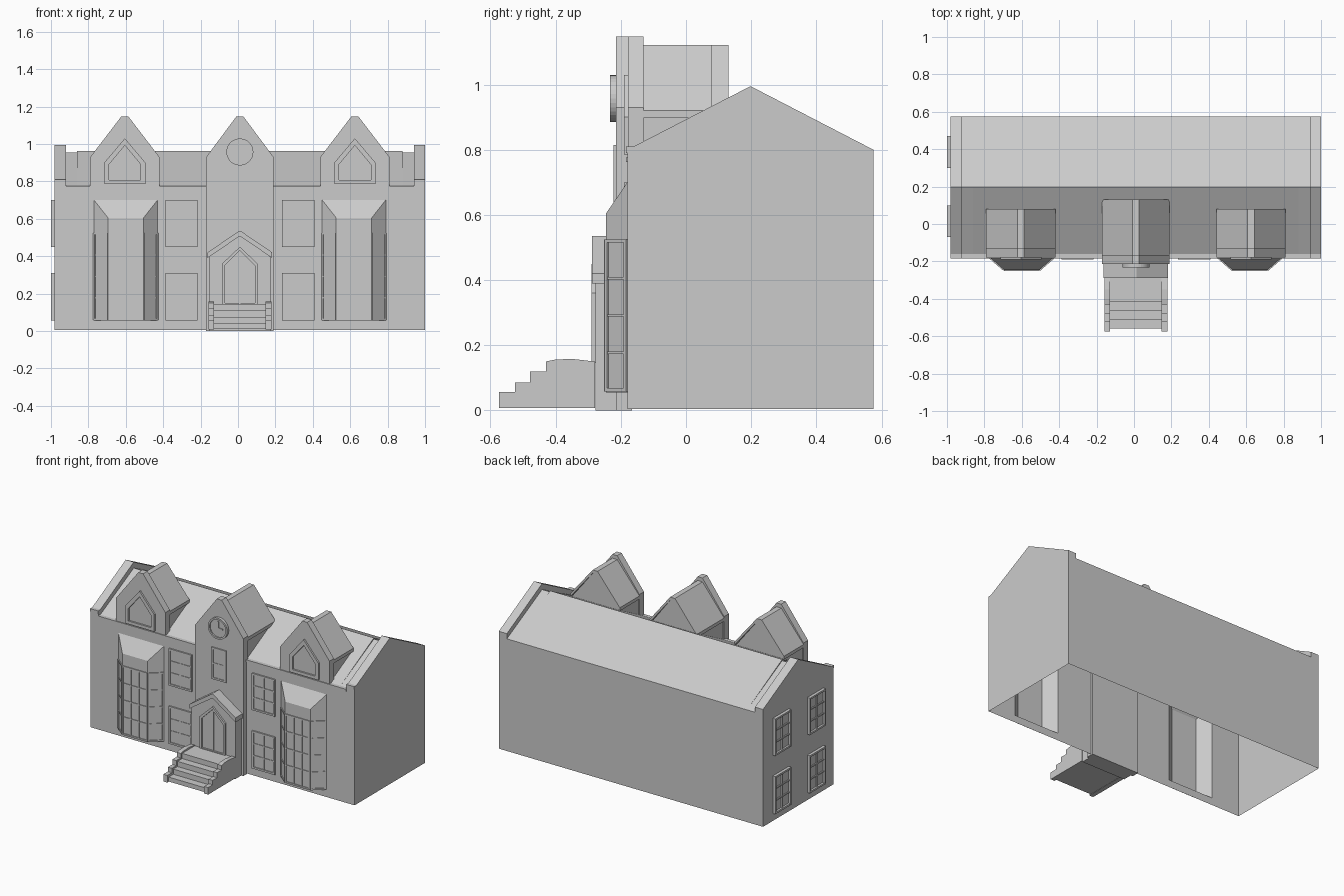
import bpy, bmesh, math
from mathutils import Matrix, Vector

if "Cube" in bpy.data.objects:
    bpy.data.objects.remove(bpy.data.objects["Cube"])

CX = 0.01  # centre line of the facade


def finish(name, bm, fix=True):
    if fix:
        bmesh.ops.recalc_face_normals(bm, faces=bm.faces[:])
    me = bpy.data.meshes.new(name)
    bm.to_mesh(me)
    bm.free()
    ob = bpy.data.objects.new(name, me)
    bpy.context.collection.objects.link(ob)
    return ob


def prism(name, pts, axis, a, b):
    """Extrude a (y,z) profile along x, or an (x,z) profile along y."""
    bm = bmesh.new()
    put = (lambda p, d: (d, *p)) if axis == 'x' else (lambda p, d: (p[0], d, p[1]))
    lo = [bm.verts.new(put(p, a)) for p in pts]
    hi = [bm.verts.new(put(p, b)) for p in pts]
    bm.faces.new(lo)
    bm.faces.new(hi[::-1])
    for i in range(len(pts)):
        j = (i + 1) % len(pts)
        bm.faces.new((lo[i], lo[j], hi[j], hi[i]))
    return finish(name, bm)


def ring(name, outer, inner, y0, y1):
    """Flat frame between two matching outlines in the xz plane."""
    bm = bmesh.new()
    loops = [[bm.verts.new((x, y, z)) for x, z in pts]
             for pts, y in ((outer, y0), (inner, y0), (inner, y1), (outer, y1))]
    n = len(outer)
    for k in range(4):
        p, q = loops[k], loops[(k + 1) % 4]
        for i in range(n):
            j = (i + 1) % n
            bm.faces.new((p[i], p[j], q[j], q[i]))
    return finish(name, bm)


def boxes(name, dims, mat=Matrix()):
    """One object made of boxes given as x0,x1,y0,y1,z0,z1."""
    bm = bmesh.new()
    for x0, x1, y0, y1, z0, z1 in dims:
        m = Matrix.Translation(((x0 + x1) / 2, (y0 + y1) / 2, (z0 + z1) / 2))
        bmesh.ops.create_cube(bm, size=1, matrix=mat @ m @ Matrix.Diagonal((x1 - x0, y1 - y0, z1 - z0, 1)))
    return finish(name, bm, False)


def window(name, w, z0, z1, cols, rows, mat, depth, t=0.012, glass=True):
    """Window facing local -y: frame, bars and pane."""
    d = []
    for i in range(cols + 1):
        x = -w / 2 + t / 2 + (w - t) * i / cols
        e = 1 if i in (0, cols) else 0.7
        d.append((x - t * e / 2, x + t * e / 2, -depth * e, 0, z0, z1))
    for i in range(rows + 1):
        z = z0 + t / 2 + (z1 - z0 - t) * i / rows
        e = 1 if i in (0, rows) else 0.7
        d.append((-w / 2, w / 2, -depth * e * 0.98, 0, z - t * e / 2, z + t * e / 2))
    if glass:
        d.append((-w / 2, w / 2, -depth * 0.3, 0, z0, z1))
    return boxes(name, d, mat)


def house(c, h, base, eave, top, flat=0.018):
    """Gabled outline with a small flat peak."""
    return [(c - h, base), (c + h, base), (c + h, eave), (c + flat, top), (c - flat, top), (c - h, eave)]


def chevron(c, h, eave, top, t, flat=0.018):
    return [(c - h, eave), (c - flat, top), (c + flat, top), (c + h, eave),
            (c + h, eave - t), (c + flat, top - t), (c - flat, top - t), (c - h, eave - t)]


# Main shell: lofted roof and back wall, raised gable parapets, open below
F, B, RY = -0.18, 0.575, 0.198
bm = bmesh.new()
prev = None
HI, LO = (0.80, 0.995), (0.765, 0.955)
for x, (e, r) in ((-0.98, HI), (-0.92, HI), (-0.92, LO), (0.94, LO), (0.94, HI), (1.0, HI)):
    row = [bm.verts.new((x, y, z)) for y, z in ((F, 0.005), (F, e), (RY, r), (B, e), (B, 0.005))]
    if prev is None or x == 1.0:
        bm.faces.new(row if x == 1.0 else row[::-1])
    if prev:
        for i in range(1, 4):
            if prev[i].co != row[i].co:
                bm.faces.new((prev[i], row[i], row[i + 1], prev[i + 1]))
    prev = row
# Front wall panels around the two bay openings
panels = [(-0.98, -0.92, 0.005, 0.8), (0.94, 1.0, 0.005, 0.8), (-0.92, -0.77, 0.005, 0.765),
          (-0.43, 0.45, 0.005, 0.765), (0.79, 0.94, 0.005, 0.765)]
for x0 in (-0.77, 0.45):
    panels += [(x0, x0 + 0.34, 0.005, 0.055), (x0, x0 + 0.34, 0.70, 0.765)]
for x0, x1, z0, z1 in panels:
    bm.faces.new([bm.verts.new(p) for p in ((x0, F, z0), (x1, F, z0), (x1, F, z1), (x0, F, z1))])
bmesh.ops.remove_doubles(bm, verts=bm.verts[:], dist=1e-5)
finish("main_building", bm)

# Thin raised roof covering, eaves strip and kneeler bands
prism("roof_covering", [(F + 0.02, 0.775), (RY, 0.963), (B - 0.02, 0.775), (B - 0.02, 0.765), (RY, 0.953), (F + 0.02, 0.765)],
      'x', -0.86, 0.88)
boxes("eaves_strip", [(-0.92, 0.94, F - 0.004, F + 0.02, 0.762, 0.776)])
boxes("kneeler_bands", [(CX + s * 0.96 - 0.03, CX + s * 0.96 + 0.03, F - 0.004, F + 0.02, 0.79, 0.81) for s in (-1, 1)])

# Tower and dormers: front gable, narrower walls, slab roof
for name, c, h, base, yf, yp, yb in (("tower", CX, 0.18, 0.0, -0.215, -0.165, 0.13),
                                     ("dormer_left", CX - 0.615, 0.185, 0.765, -0.178, -0.13, 0.08),
                                     ("dormer_right", CX + 0.615, 0.185, 0.765, -0.178, -0.13, 0.08)):
    prism(name + "_front_gable", house(c, h, base, 0.93, 1.148), 'y', yf, yp)
    prism(name + "_walls", house(c, h - 0.008, 0.77, 0.90, 1.10), 'y', yp, yb - 0.005)
    prism(name + "_roof", chevron(c, h, 0.92, 1.122, 0.022), 'y', yp, yb)
    if base > 0:
        outer = [(c - 0.11, 0.785), (c + 0.11, 0.785), (c + 0.11, 0.90), (c, 1.03), (c - 0.11, 0.90)]
        inner = [(c - 0.085, 0.806), (c + 0.085, 0.806), (c + 0.085, 0.89), (c, 0.992), (c - 0.085, 0.89)]
        ring(name + "_window_frame", outer, inner, yf - 0.012, yf)

# Bay windows: splayed walls under one sloping roof
for side, s in (("left", -1), ("right", 1)):
    c, yf, hw, hf = CX + s * 0.61, -0.245, 0.17, 0.095
    bm = bmesh.new()
    plan = [(c - hw, F, 0.70), (c - hf, yf, 0.605), (c + hf, yf, 0.605), (c + hw, F, 0.70)]
    bot = [bm.verts.new((x, y, 0.055)) for x, y, z in plan]
    top = [bm.verts.new(p) for p in plan]
    for i in range(3):
        bm.faces.new((bot[i], bot[i + 1], top[i + 1], top[i]))
    bm.faces.new(top)
    bm.faces.new(bot[::-1])
    finish(f"bay_{side}", bm, False)
    for i, cols in ((0, 1), (1, 3), (2, 1)):
        a, b = Vector(plan[i][:2]), Vector(plan[i + 1][:2])
        d, m = b - a, (a + b) / 2
        mat = Matrix.Translation((m.x, m.y, 0)) @ Matrix.Rotation(math.atan2(d.y, d.x), 4, 'Z')
        window(f"bay_{side}_bars_{i + 1}", d.length, 0.058, 0.525, cols, 4, mat, 0.006, 0.01, False)

# Sash windows on the front and on the left end wall
for z0, z1, lvl in ((0.055, 0.31, "lower"), (0.45, 0.70, "upper")):
    for s in (-1, 1):
        window(f"front_window_{lvl}", 0.172, z0, z1, 2, 3, Matrix.Translation((CX + s * 0.312, F, 0)), 0.01)
    for y in (0.015, 0.385):
        window(f"side_window_{lvl}", 0.17, z0, z1, 2, 3,
               Matrix.Translation((-0.98, y, 0)) @ Matrix.Rotation(-math.pi / 2, 4, 'Z'), 0.02)
window("tower_window", 0.11, 0.60, 0.815, 2, 2, Matrix.Translation((CX, -0.215, 0)), 0.008)

# Clock: disc, rim and hands
def circle(r):
    return [(CX + r * math.cos(i * math.pi / 16), 0.957 + r * math.sin(i * math.pi / 16)) for i in range(32)]

prism("clock_face", circle(0.064), 'y', -0.225, -0.215)
ring("clock_rim", circle(0.072), circle(0.06), -0.233, -0.215)
boxes("clock_hands", [(CX - 0.004, CX + 0.004, -0.231, -0.225, 0.95, 1.005), (CX, CX + 0.035, -0.23, -0.225, 0.953, 0.961)])

# Entrance porch with gabled roof and pointed door frame
prism("porch_body", house(CX, 0.165, 0.0, 0.395, 0.51, 0.004), 'y', -0.278, -0.215)
prism("porch_roof", chevron(CX, 0.173, 0.42, 0.535, 0.03, 0.004), 'y', -0.288, -0.215)
door = [(CX - 0.095, 0.145), (CX + 0.095, 0.145), (CX + 0.095, 0.36), (CX, 0.45), (CX - 0.095, 0.36)]
leaf = [(CX - 0.08, 0.15), (CX + 0.08, 0.15), (CX + 0.08, 0.35), (CX, 0.43), (CX - 0.08, 0.35)]
ring("door_frame", door, leaf, -0.29, -0.278)
boxes("door_meeting_bar", [(CX - 0.004, CX + 0.004, -0.284, -0.278, 0.15, 0.425)])

# Entrance steps with stepped side walls
prism("steps", [(-0.28, 0.01), (-0.56, 0.01), (-0.56, 0.04), (-0.51, 0.04), (-0.51, 0.075), (-0.465, 0.075),
                (-0.465, 0.11), (-0.415, 0.11), (-0.415, 0.145), (-0.28, 0.145)], 'x', CX - 0.14, CX + 0.14)
for side, s in (("left", -1), ("right", 1)):
    c = CX + s * 0.153
    prism(f"step_wall_{side}", [(-0.28, 0.008), (-0.574, 0.008), (-0.574, 0.056), (-0.525, 0.056), (-0.525, 0.086),
                                (-0.478, 0.086), (-0.478, 0.12), (-0.43, 0.12), (-0.43, 0.15), (-0.40, 0.156),
                                (-0.35, 0.158), (-0.28, 0.15)], 'x', c - 0.015, c + 0.015)
